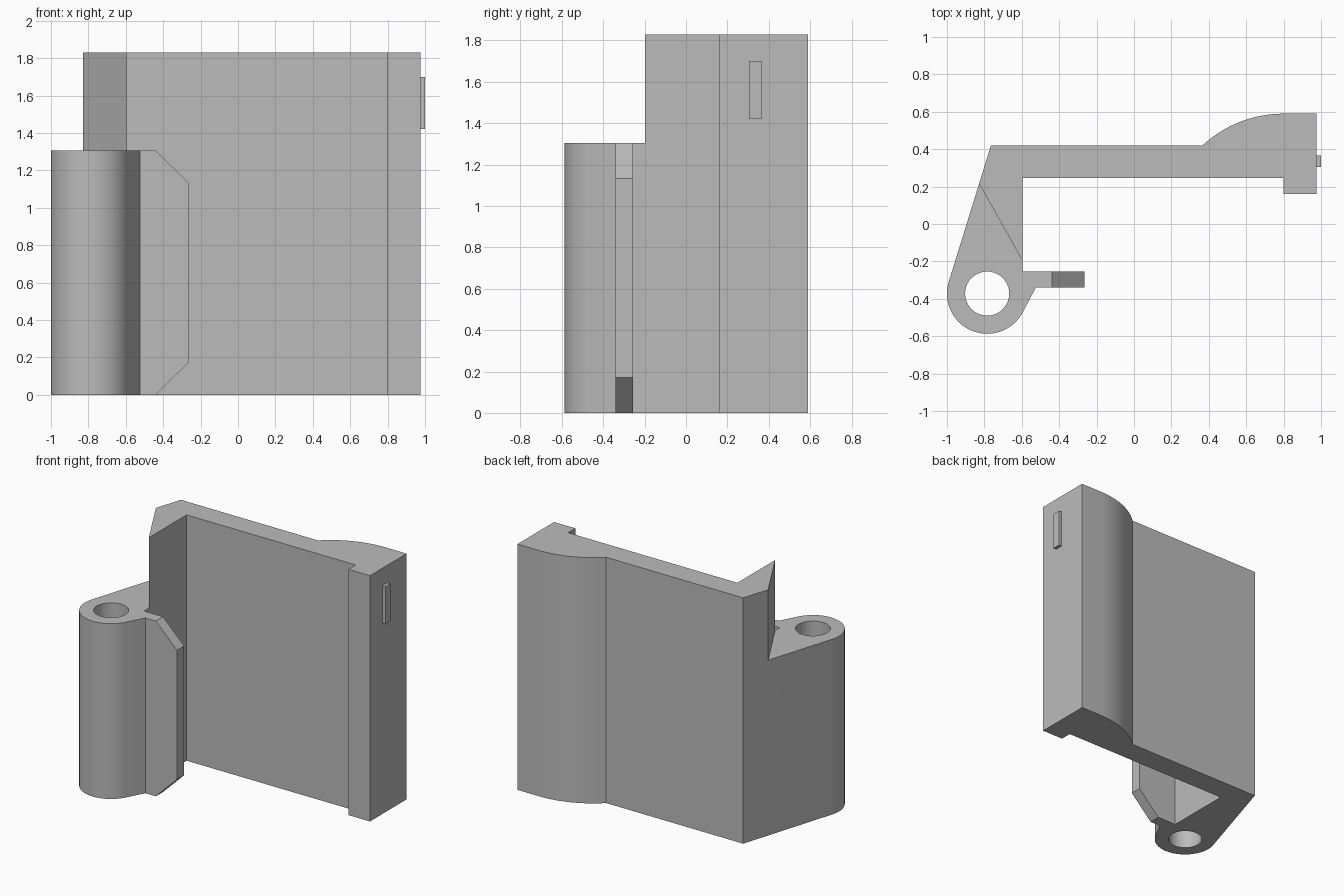
import bpy
import bmesh
from math import cos, sin, radians, asin, pi
from mathutils import Vector

cube = bpy.data.objects.get("Cube")
if cube:
    bpy.data.objects.remove(cube, do_unlink=True)

HEIGHT, HINGE_TOP = 1.83, 1.305

grey = bpy.data.materials.new("plain grey")
grey.use_nodes = True
colour = (0.5, 0.5, 0.5, 1)
grey.diffuse_color = colour
grey.node_tree.nodes["Principled BSDF"].inputs["Base Color"].default_value = colour


def arc(cx, cy, r, start, end, steps):
    """Points along an arc, angles in radians."""
    angles = [start + (end - start) * i / steps for i in range(steps + 1)]
    return [(cx + r * cos(a), cy + r * sin(a)) for a in angles]


def prism(name, points, low, high, axis="z"):
    """Extrude a flat outline along z (outline in x, y) or y (outline in x, z)."""
    place = (lambda p: (p[0], p[1], low)) if axis == "z" else (lambda p: (p[0], low, p[1]))
    bm = bmesh.new()
    face = bm.faces.new([bm.verts.new(place(p)) for p in points])
    moved = bmesh.ops.extrude_face_region(bm, geom=[face])["geom"]
    step = Vector((0, 0, high - low) if axis == "z" else (0, high - low, 0))
    bmesh.ops.translate(bm, vec=step, verts=[v for v in moved if isinstance(v, bmesh.types.BMVert)])
    bmesh.ops.recalc_face_normals(bm, faces=bm.faces)
    mesh = bpy.data.meshes.new(name)
    bm.to_mesh(mesh)
    bm.free()
    mesh.materials.append(grey)
    obj = bpy.data.objects.new(name, mesh)
    bpy.context.collection.objects.link(obj)
    return obj


def activate(obj):
    bpy.ops.object.select_all(action="DESELECT")
    obj.select_set(True)
    bpy.context.view_layer.objects.active = obj


def cut(target, cutter):
    """Subtract the cutter from the target and discard it."""
    cutter.hide_render = True
    mod = target.modifiers.new("cut", "BOOLEAN")
    mod.operation, mod.solver, mod.object = "DIFFERENCE", "EXACT", cutter
    activate(target)
    bpy.ops.object.modifier_apply(modifier=mod.name)
    bpy.data.objects.remove(cutter, do_unlink=True)


# Panel, swollen rear grip, side wall, hinge barrel and fin in one outline
hinge = (-0.785, -0.372)
swell = asin(0.435 / 0.64)
outline = [(-0.765, 0.42)]
outline += arc(*hinge, 0.215, radians(162), radians(331), 28)
outline += [(-0.525, -0.34), (-0.265, -0.34), (-0.265, -0.255), (-0.595, -0.255),
            (-0.595, 0.245), (0.8, 0.245), (0.8, 0.16), (0.975, 0.16), (0.975, 0.59)]
outline += arc(0.8, -0.05, 0.64, pi / 2, pi / 2 + swell, 16)
body = prism("hinged_panel", outline, 0, HEIGHT)

# Slanted notch that lowers the hinge end
notch = [(-1.055, 0.62), (-0.589, -0.21), (0, -0.21), (0, -0.9), (-1.2, -0.9), (-1.2, 0.62)]
cut(body, prism("notch_cutter", notch, HINGE_TOP, HEIGHT + 0.2))

# Pin hole through the barrel
cut(body, prism("pin_hole_cutter", arc(*hinge, 0.118, 0, 2 * pi, 40)[:-1], -0.1, HEIGHT))

# Chamfers on the two outer corners of the fin
for edge, inward in ((0, 1), (HINGE_TOP, -1)):
    corner = [(-0.44 - 0.1, edge - 0.1 * inward), (-0.265 + 0.1, edge + 0.27 * inward),
              (-0.165, edge - 0.1 * inward)]
    cut(body, prism("chamfer_cutter", corner, -0.36, -0.23, "y"))

activate(body)
bpy.ops.object.shade_smooth_by_angle(angle=radians(20))

# Small raised rib on the end face
prism("raised_rib", [(0.97, 0.305), (1.0, 0.305), (1.0, 0.365), (0.97, 0.365)], 1.42, 1.7)
